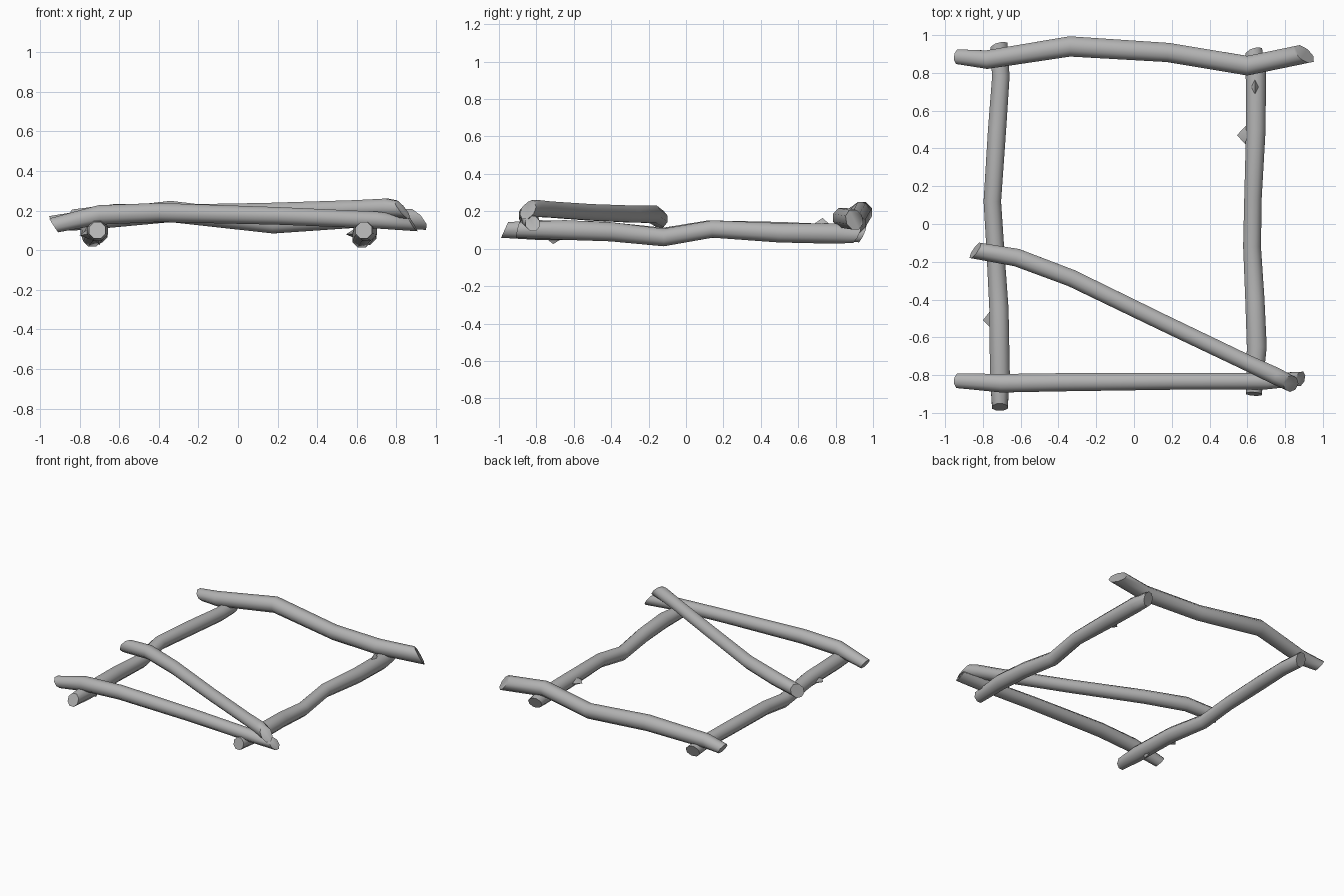
import bpy, bmesh, math
from mathutils import Vector

cube = bpy.data.objects.get("Cube")
if cube:
    bpy.data.objects.remove(cube, do_unlink=True)

SIDES = 8
grey = bpy.data.materials.new("driftwood_grey")
grey.use_nodes = True
colour = (0.45, 0.45, 0.45, 1)
grey.diffuse_color = colour
grey.node_tree.nodes["Principled BSDF"].inputs["Base Color"].default_value = colour


def log(name, path, radii, cuts, knots=()):
    """Sweep an eight-sided section along a path; cuts slant the two ends."""
    bm = bmesh.new()
    pts = [Vector(p) for p in path]
    last = len(pts) - 1
    rings = []
    for i, p in enumerate(pts):
        t = (pts[min(i + 1, last)] - pts[max(i - 1, 0)]).normalized()
        side = t.cross(Vector((0, 0, 1))).normalized()
        up = side.cross(t)
        ring = []
        for k in range(SIDES):
            a = math.tau * (k + 0.5) / SIDES
            c, s = math.cos(a), math.sin(a)
            slant = 0
            if i in (0, last):
                cut = cuts[0 if i == 0 else 1]
                slant = cut[0] * c + cut[1] * s
            ring.append(bm.verts.new(p + (side * c + up * s) * radii[i] + t * slant))
        rings.append(ring)
    for a, b in zip(rings, rings[1:]):
        for k in range(SIDES):
            n = (k + 1) % SIDES
            bm.faces.new((a[k], a[n], b[n], b[k]))
    bm.faces.new(rings[0][::-1])
    bm.faces.new(rings[-1])
    # Broken twig stubs: base triangle sunk into the log, sharp tip outside
    for base, tip in knots:
        base, tip = Vector(base), Vector(tip)
        d = (tip - base).normalized()
        u = Vector((0, 1, 0))
        v = d.cross(u).normalized()
        apex = bm.verts.new(tip)
        foot = [bm.verts.new(base + u * 0.08 * math.cos(a) + v * 0.04 * math.sin(a))
                for a in (0, math.tau / 4, math.tau / 2, math.tau * 3 / 4)]
        for k in range(4):
            bm.faces.new((foot[k], foot[(k + 1) % 4], apex))
        bm.faces.new(foot[::-1])
    bmesh.ops.recalc_face_normals(bm, faces=bm.faces)
    mesh = bpy.data.meshes.new(name)
    bm.to_mesh(mesh)
    bm.free()
    mesh.materials.append(grey)
    obj = bpy.data.objects.new(name, mesh)
    bpy.context.collection.objects.link(obj)
    bpy.ops.object.select_all(action='DESELECT')
    obj.select_set(True)
    bpy.context.view_layer.objects.active = obj
    bpy.ops.object.shade_smooth_by_angle(angle=math.radians(55))


# Two side rails lying on the ground
log("right_rail",
    [(-0.71, -0.97, 0.1), (-0.71, -0.8, 0.1), (-0.715, -0.45, 0.095), (-0.735, -0.12, 0.065),
     (-0.75, 0.12, 0.105), (-0.725, 0.5, 0.095), (-0.705, 0.78, 0.085), (-0.715, 0.94, 0.08)],
    [0.045, 0.057, 0.055, 0.051, 0.05, 0.052, 0.05, 0.05],
    [(0, 0.02), (0.01, 0.02)],
    [((-0.73, -0.5, 0.085), (-0.8, -0.51, 0.075)), ((-0.71, -0.7, 0.08), (-0.7, -0.71, 0.025))])
log("left_rail",
    [(0.635, -0.9, 0.1), (0.65, -0.65, 0.1), (0.64, -0.4, 0.09), (0.625, -0.12, 0.06),
     (0.63, 0.14, 0.105), (0.645, 0.5, 0.085), (0.645, 0.8, 0.08), (0.635, 0.91, 0.075)],
    [0.045, 0.057, 0.055, 0.051, 0.05, 0.056, 0.058, 0.048],
    [(0, 0.01), (0.01, 0.02)],
    [((0.62, 0.47, 0.085), (0.545, 0.47, 0.08)), ((0.64, 0.72, 0.1), (0.64, 0.73, 0.165))])

# Cross logs resting on the rails
log("back_log",
    [(-0.93, 0.885, 0.135), (-0.78, 0.87, 0.15), (-0.34, 0.94, 0.195), (0.18, 0.908, 0.135),
     (0.6, 0.838, 0.165), (0.9, 0.9, 0.155)],
    [0.042, 0.053, 0.058, 0.055, 0.056, 0.055], [(0, -0.02), (0.03, -0.04)])
log("front_log",
    [(-0.93, -0.83, 0.125), (-0.7, -0.843, 0.178), (-0.4, -0.838, 0.19), (0.2, -0.833, 0.173),
     (0.7, -0.833, 0.152), (0.88, -0.82, 0.135)],
    [0.042, 0.053, 0.052, 0.048, 0.046, 0.04], [(0, -0.015), (-0.01, -0.03)])

# Diagonal brace from the right rail to the front corner
log("diagonal_brace",
    [(-0.84, -0.14, 0.16), (-0.62, -0.178, 0.185), (-0.33, -0.287, 0.185), (0.15, -0.52, 0.195),
     (0.6, -0.735, 0.21), (0.75, -0.805, 0.215), (0.83, -0.845, 0.205)],
    [0.048, 0.051, 0.049, 0.047, 0.046, 0.049, 0.045], [(-0.02, 0.02), (0, -0.045)])
